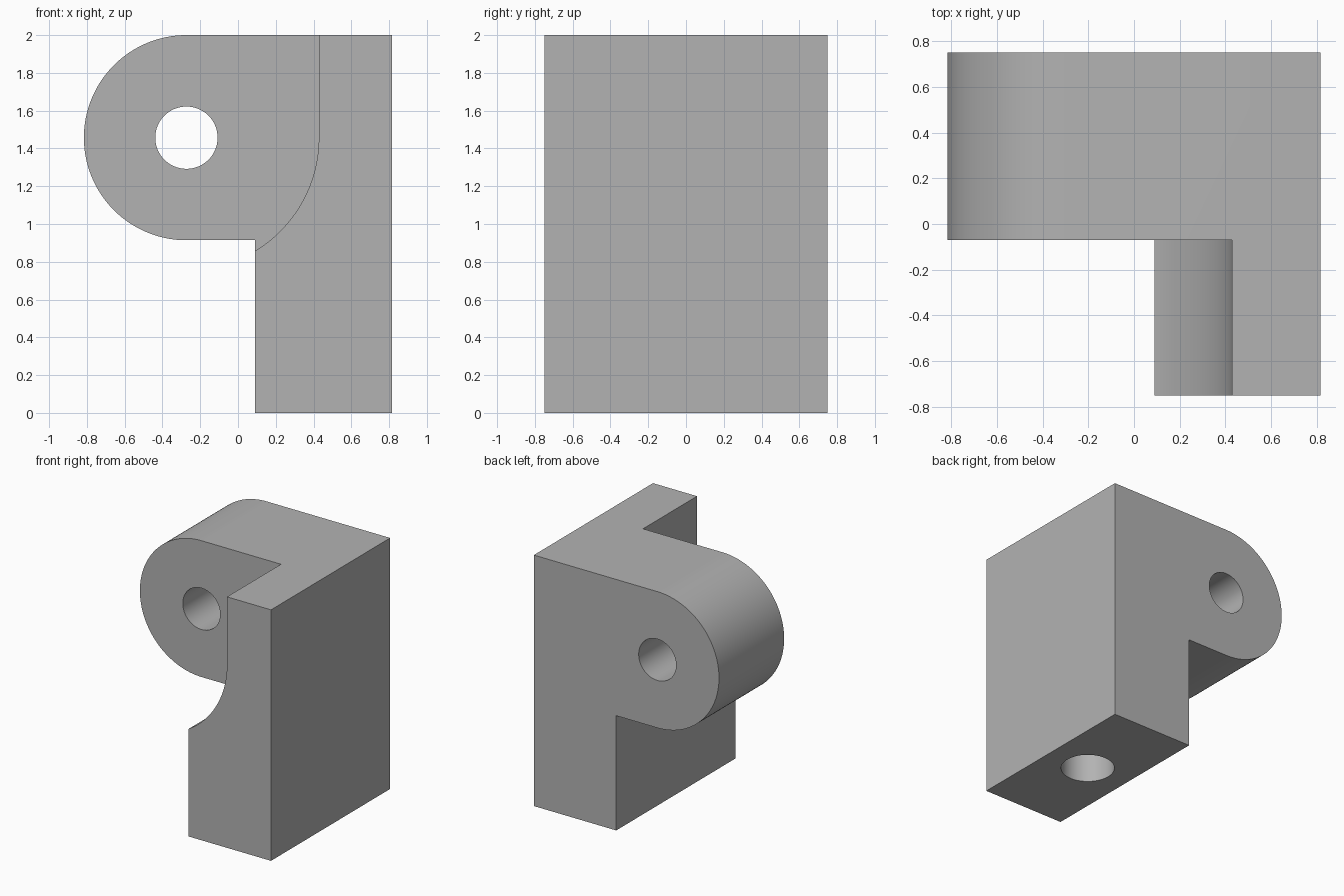
import bpy, bmesh, math

if "Cube" in bpy.data.objects:
    bpy.data.objects.remove(bpy.data.objects["Cube"], do_unlink=True)

PIVOT_X, PIVOT_Z = -0.273, 1.457
LUG_R, CLEAR_R, PIN_R = 0.543, 0.701, 0.165
HALF_X, HALF_Y, HEIGHT = 0.816, 0.75, 2.0
LEG_X, LUG_FRONT = 0.09, -0.07

grey = bpy.data.materials.new("plain grey")
grey.use_nodes = True
colour = (0.45, 0.45, 0.45, 1)
grey.diffuse_color = colour
grey.node_tree.nodes["Principled BSDF"].inputs["Base Color"].default_value = colour


def arc(radius, start, end, steps):
    """Points of an arc about the pivot, in degrees."""
    angles = [math.radians(start + (end - start) * i / steps) for i in range(steps + 1)]
    return [(PIVOT_X + radius * math.cos(a), PIVOT_Z + radius * math.sin(a)) for a in angles]


def prism(name, outline, y0, y1):
    """Extrude an outline in the xz plane from y0 to y1."""
    bm = bmesh.new()
    face = bm.faces.new([bm.verts.new((x, y0, z)) for x, z in outline])
    moved = bmesh.ops.extrude_face_region(bm, geom=[face])["geom"]
    verts = [v for v in moved if isinstance(v, bmesh.types.BMVert)]
    bmesh.ops.translate(bm, verts=verts, vec=(0, y1 - y0, 0))
    bmesh.ops.recalc_face_normals(bm, faces=bm.faces)
    mesh = bpy.data.meshes.new(name)
    bm.to_mesh(mesh)
    bm.free()
    mesh.materials.append(grey)
    obj = bpy.data.objects.new(name, mesh)
    bpy.context.collection.objects.link(obj)
    return obj


def cut(target, cutter):
    """Subtract the cutter and discard it."""
    cutter.hide_render = True
    mod = target.modifiers.new("cut", "BOOLEAN")
    mod.operation, mod.solver, mod.object = "DIFFERENCE", "EXACT", cutter
    bpy.context.view_layer.objects.active = target
    bpy.ops.object.modifier_apply(modifier=mod.name)
    bpy.data.objects.remove(cutter, do_unlink=True)


# Leg and rounded lug in one outline
outline = [(LEG_X, 0), (HALF_X, 0), (HALF_X, HEIGHT)]
outline += arc(LUG_R, 90, 270, 64) + [(LEG_X, PIVOT_Z - LUG_R)]
body = prism("hinge_bracket", outline, -HALF_Y, HALF_Y)

# Curved clearance in front of the lug
clearance = arc(CLEAR_R, 0, -90, 48)
clearance += [(-1, PIVOT_Z - CLEAR_R), (-1, 2.2), (PIVOT_X + CLEAR_R, 2.2)]
cut(body, prism("clearance_cutter", clearance, -1, LUG_FRONT))

# Pin hole through the lug
cut(body, prism("pin_cutter", arc(PIN_R, 0, 360, 64)[:-1], -1, 1))

# Blind mounting hole in the underside of the leg
depth = 0.8
bpy.ops.mesh.primitive_cylinder_add(vertices=64, radius=0.2, depth=2 * depth,
                                    location=((LEG_X + HALF_X) / 2, 0, 0))
bore = bpy.context.object
bore.name = "mounting_hole_cutter"
bore.data.materials.append(grey)
cut(body, bore)

# Smooth the curved walls, keep the edges crisp
bpy.ops.object.select_all(action="DESELECT")
body.select_set(True)
bpy.context.view_layer.objects.active = body
bpy.ops.object.shade_smooth_by_angle(angle=math.radians(25))
